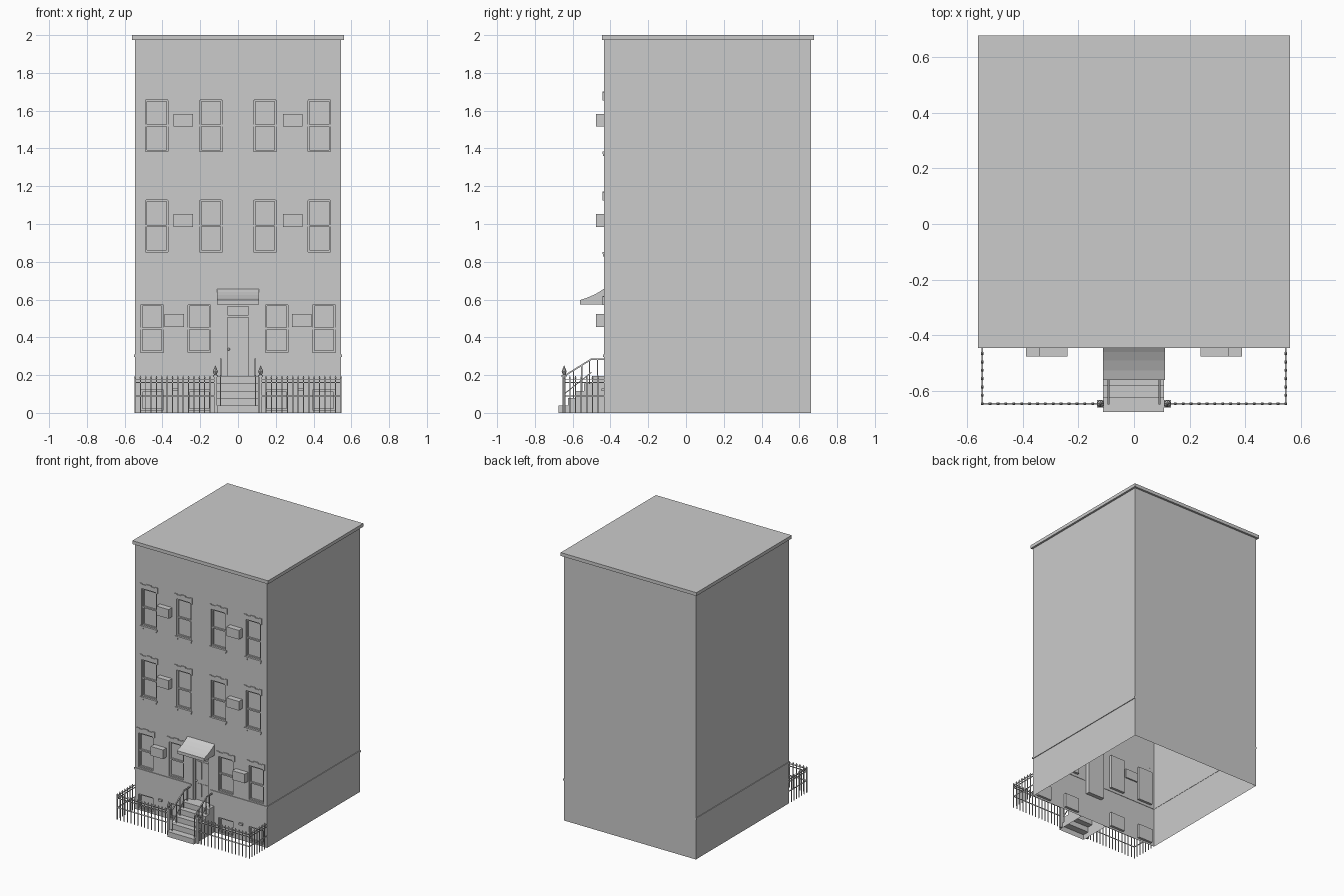
import bpy, bmesh
from math import pi, atan2, hypot
from mathutils import Matrix, Vector

if "Cube" in bpy.data.objects:
    bpy.data.objects.remove(bpy.data.objects["Cube"])

XW, YF, YB, ZT = 0.545, -0.435, 0.662, 1.975


def finish(name, bm, normals=True):
    if normals:
        bmesh.ops.recalc_face_normals(bm, faces=bm.faces)
    me = bpy.data.meshes.new(name)
    bm.to_mesh(me)
    bm.free()
    ob = bpy.data.objects.new(name, me)
    bpy.context.collection.objects.link(ob)
    return ob


def box(bm, x0, x1, y0, y1, z0, z1):
    m = Matrix.Translation(((x0 + x1) / 2, (y0 + y1) / 2, (z0 + z1) / 2))
    bmesh.ops.create_cube(bm, size=1, matrix=m @ Matrix.Diagonal((x1 - x0, y1 - y0, z1 - z0, 1)))


def cone(bm, x, y, z0, z1, r0, r1, seg=4):
    m = Matrix.Translation((x, y, (z0 + z1) / 2)) @ Matrix.Rotation(pi / 4, 4, 'Z')
    bmesh.ops.create_cone(bm, cap_ends=True, segments=seg, radius1=r0, radius2=r1, depth=z1 - z0, matrix=m)


def bar(bm, a, b, w):
    a, b = Vector(a), Vector(b)
    d = b - a
    m = Matrix.Translation((a + b) / 2) @ d.to_track_quat('Z', 'Y').to_matrix().to_4x4()
    bmesh.ops.create_cube(bm, size=1, matrix=m @ Matrix.Diagonal((w, w, d.length, 1)))


def prism(bm, pts, vec):
    f = bm.faces.new([bm.verts.new(p) for p in pts])
    r = bmesh.ops.extrude_face_region(bm, geom=[f], use_keep_orig=True)
    bmesh.ops.translate(bm, verts=[v for v in r['geom'] if isinstance(v, bmesh.types.BMVert)], vec=vec)


# Opening layout: (centre x, bottom, top)
UP_X, LOW_X = (-0.43, -0.143, 0.143, 0.43), (-0.455, -0.205, 0.205, 0.455)
windows = [(x, z, z + 0.275) for z in (0.853, 1.383) for x in UP_X]
windows += [(x, 0.32, 0.575) for x in LOW_X]
cellar = [(x, 0.015, 0.12) for x in LOW_X]
HW, DW, DEPTH = 0.06, 0.067, 0.018
holes = [(x - HW, x + HW, a, b, DEPTH) for x, a, b in windows + cellar]
holes.append((-DW, DW, 0.195, 0.575, 0.03))

# Open-bottomed wall shell with recessed openings in the front
bm = bmesh.new()
xs = sorted({round(v, 4) for h in holes for v in h[:2]} | {-XW, XW})
zs = sorted({round(v, 4) for h in holes for v in h[2:4]} | {0, ZT})


def quad(*p):
    bm.faces.new([bm.verts.new(q) for q in p])


for x0, x1 in zip(xs, xs[1:]):
    for z0, z1 in zip(zs, zs[1:]):
        cx, cz = (x0 + x1) / 2, (z0 + z1) / 2
        if not any(a < cx < b and c < cz < d for a, b, c, d, _ in holes):
            quad((x0, YF, z0), (x1, YF, z0), (x1, YF, z1), (x0, YF, z1))
for a, b, c, d, dep in holes:
    y = YF + dep
    quad((a, y, c), (b, y, c), (b, y, d), (a, y, d))
    quad((a, YF, c), (a, y, c), (a, y, d), (a, YF, d))
    quad((b, y, c), (b, YF, c), (b, YF, d), (b, y, d))
    quad((a, YF, c), (b, YF, c), (b, y, c), (a, y, c))
    quad((a, y, d), (b, y, d), (b, YF, d), (a, YF, d))
quad((XW, YF, 0), (XW, YB, 0), (XW, YB, ZT), (XW, YF, ZT))
quad((-XW, YB, 0), (-XW, YF, 0), (-XW, YF, ZT), (-XW, YB, ZT))
quad((XW, YB, 0), (-XW, YB, 0), (-XW, YB, ZT), (XW, YB, ZT))
bmesh.ops.remove_doubles(bm, verts=bm.verts, dist=1e-4)
finish("walls", bm, False)

# Roof slab
bm = bmesh.new()
box(bm, -0.56, 0.56, -0.445, 0.677, ZT, 2.0)
finish("roof_cornice", bm)

# Belt course on front (broken by the door) and sides
bm = bmesh.new()
for s in (-1, 1):
    x0, x1 = sorted((s * (DW + 0.012), s * 0.55))
    box(bm, x0, x1, YF - 0.005, YF + 0.003, 0.297, 0.31)
    x0, x1 = sorted((s * 0.543, s * 0.55))
    box(bm, x0, x1, YF - 0.005, YB, 0.297, 0.31)
finish("belt_course", bm)

# Sash frames
bm = bmesh.new()
y0, y1 = YF + 0.008, YF + DEPTH
for x, a, b in windows + cellar:
    for s in (-1, 1):
        e = sorted((x + s * HW, x + s * (HW - 0.009)))
        box(bm, *e, y0, y1, a, b)
    box(bm, x - HW, x + HW, y0, y1, a, a + 0.009)
    box(bm, x - HW, x + HW, y0, y1, b - 0.009, b)
    if b - a > 0.2:
        m = (a + b) / 2
        box(bm, x - HW, x + HW, y0 - 0.003, y1, m - 0.005, m + 0.005)
finish("window_sashes", bm)

# Lintels with ears and keystone
half = [(0.02, 0.043), (0.02, 0.035), (0.052, 0.035), (0.052, 0.04), (0.074, 0.04),
        (0.074, -0.004), (0.056, -0.004), (0.056, 0.003)]
bm = bmesh.new()
for x, a, b in windows:
    prof = half + [(-p, q) for p, q in reversed(half)]
    prism(bm, [(x + p, YF - 0.006, b + q) for p, q in prof], (0, 0.007, 0))
finish("window_lintels", bm)

# Sills with small brackets
bm = bmesh.new()
for x, a, b in windows[:8]:
    box(bm, x - 0.07, x + 0.07, YF - 0.007, YF + 0.002, a - 0.012, a)
    for s in (-0.055, 0.055):
        box(bm, x + s - 0.008, x + s + 0.008, YF - 0.005, YF + 0.002, a - 0.024, a - 0.012)
finish("window_sills", bm)

# Air conditioner boxes and low wall vents
bm = bmesh.new()
for x, z in ((0.29, 1.515), (0.29, 0.985), (0.337, 0.455)):
    for s in (-1, 1):
        box(bm, s * x - 0.051, s * x + 0.051, -0.476, YF + 0.01, z, z + 0.068)
finish("air_conditioners", bm)
bm = bmesh.new()
for s in (-1, 1):
    box(bm, s * 0.333 - 0.014, s * 0.333 + 0.014, YF - 0.012, YF, 0.115, 0.13)
finish("wall_vents", bm)

# Door with frame, transom, panels and knob
bm = bmesh.new()
yb = YF + 0.03
for s in (-1, 1):
    e = sorted((s * DW, s * (DW - 0.012)))
    box(bm, *e, YF + 0.006, yb, 0.195, 0.575)
    for z0, z1 in ((0.225, 0.32), (0.355, 0.485)):
        e = sorted((s * 0.008, s * 0.044))
        box(bm, *e, yb - 0.013, yb, z0, z1)
box(bm, -DW, DW, YF + 0.006, yb, 0.563, 0.575)
box(bm, -DW, DW, YF + 0.008, yb, 0.505, 0.517)
box(bm, -0.055, 0.055, yb - 0.009, yb, 0.195, 0.505)
finish("front_door", bm)
bm = bmesh.new()
bmesh.ops.create_uvsphere(bm, u_segments=10, v_segments=6, radius=0.007,
                          matrix=Matrix.Translation((-0.049, yb - 0.015, 0.337)))
finish("door_knob", bm)

# Awning with a slightly hollow slope
bm = bmesh.new()
slope = [(YF, 0.575), (-0.56, 0.575), (-0.56, 0.598), (-0.525, 0.609), (-0.49, 0.624), (-0.46, 0.64), (YF, 0.657)]
prism(bm, [(-0.112, y, z) for y, z in slope], (0.224, 0, 0))
finish("door_awning", bm)

# Stoop: stepped prism, open underneath
fronts, rise = (-0.675, -0.625, -0.582, -0.54, -0.498), 0.039
pts = [(fronts[0], 0)]
for i, y in enumerate(fronts):
    pts += [(y, i * rise), (y, (i + 1) * rise)] if i else [(y, rise)]
    if i < 4:
        pts.append((fronts[i + 1], (i + 1) * rise))
pts += [(YF, 5 * rise), (YF, 0)]
pts = [p for i, p in enumerate(pts) if i == 0 or p != pts[i - 1]]
bm = bmesh.new()
prism(bm, [(-0.111, y, z) for y, z in pts], (0.219, 0, 0))
bmesh.ops.recalc_face_normals(bm, faces=bm.faces)
low = [f for f in bm.faces if all(v.co.z < 1e-4 for v in f.verts) or all(v.co.y > YF - 1e-4 for v in f.verts)]
bmesh.ops.delete(bm, geom=low, context='FACES')
finish("stoop_steps", bm, False)

# Stair handrails with balusters
bm = bmesh.new()
for s in (-1, 1):
    x = s * 0.092
    path = [(x, -0.645, 0.195), (x, -0.5, 0.285), (x, YF, 0.285)]
    for a, b in zip(path, path[1:]):
        bar(bm, a, b, 0.008)
    bar(bm, (x, -0.645, 0.1), (x, -0.5, 0.215), 0.005)
    for i, y in enumerate(fronts):
        yy = y + 0.03
        top = min(0.285, 0.195 + (yy + 0.645) / 0.145 * 0.09)
        bar(bm, (x, yy, (i + 1) * rise), (x, yy, top), 0.006)
finish("stair_handrails", bm)

# Gate posts with finials
bm = bmesh.new()
for s in (-1, 1):
    x, y = s * 0.12, -0.645
    box(bm, x - 0.008, x + 0.008, y - 0.008, y + 0.008, 0, 0.19)
    box(bm, x - 0.013, x + 0.013, y - 0.013, y + 0.013, 0.19, 0.2)
    cone(bm, x, y, 0.2, 0.22, 0.006, 0.013, 8)
    cone(bm, x, y, 0.22, 0.25, 0.013, 0.001, 8)
finish("gate_posts", bm)

# Iron fence: rails and spear pickets
bm = bmesh.new()
for s in (-1, 1):
    runs = [((s * 0.12, -0.645), (s * XW, -0.645), 15), ((s * XW, -0.645), (s * XW, YF), 7)]
    for (ax, ay), (bx, by), n in runs:
        for z in (0.09, 0.16, 0.178):
            bar(bm, (ax, ay, z), (bx, by, z), 0.005)
        for i in range(1, n + 1):
            x, y = ax + (bx - ax) * i / n, ay + (by - ay) * i / n
            if y > YF - 0.01:
                continue
            box(bm, x - 0.0025, x + 0.0025, y - 0.0025, y + 0.0025, 0, 0.182)
            cone(bm, x, y, 0.18, 0.185, 0.003, 0.007)
            cone(bm, x, y, 0.185, 0.198, 0.007, 0.0005)
finish("iron_fence", bm)
